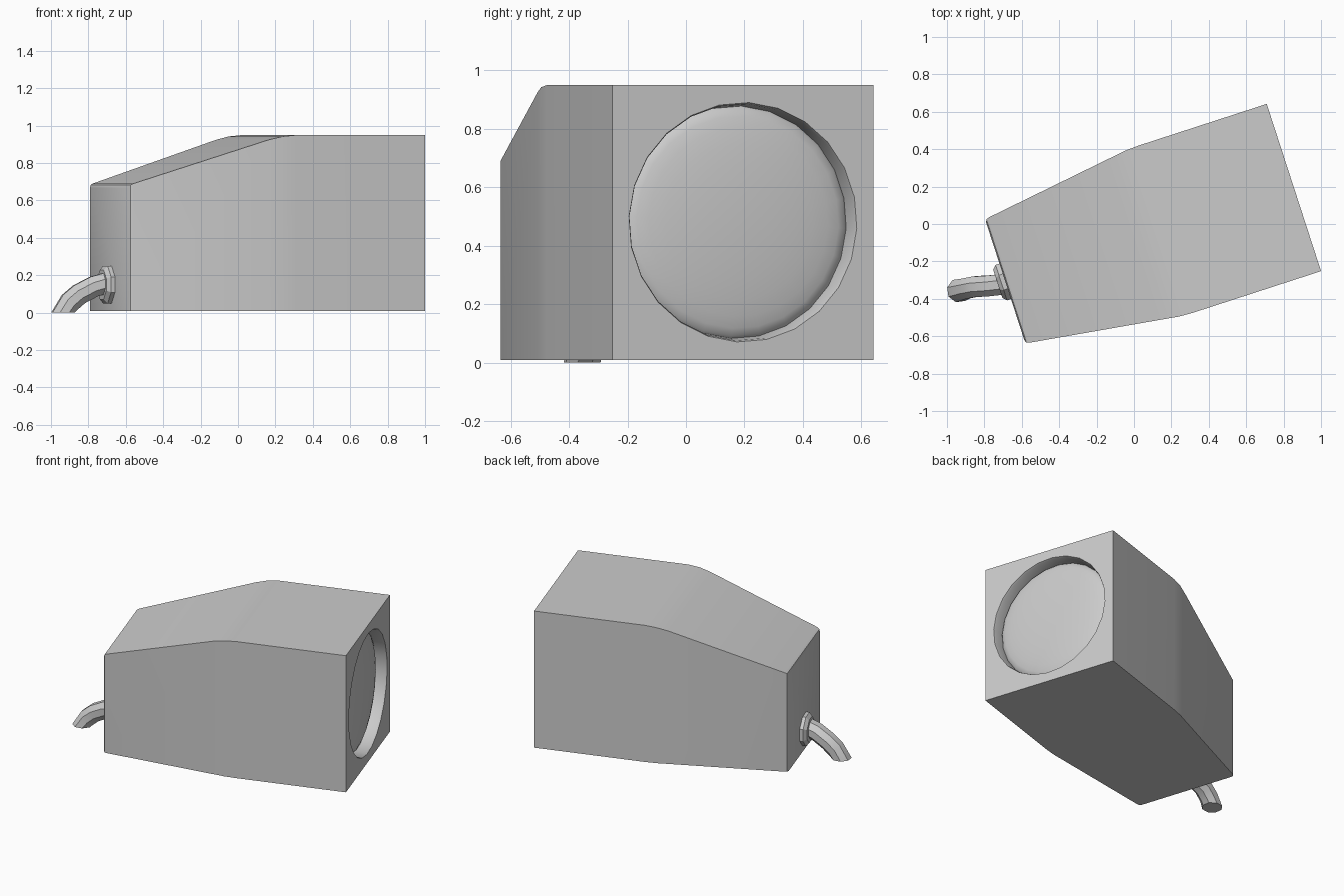
import bpy, bmesh, math
from mathutils import Matrix, Vector

if "Cube" in bpy.data.objects:
    bpy.data.objects.remove(bpy.data.objects["Cube"])

PLACE = Matrix.Translation((0.855, 0.195, 0)) @ Matrix.Rotation(math.radians(18), 4, 'Z')


def finish(name, bm, matrix=PLACE, angle=30):
    bmesh.ops.recalc_face_normals(bm, faces=bm.faces)
    bm.transform(matrix)
    me = bpy.data.meshes.new(name)
    bm.to_mesh(me)
    bm.free()
    ob = bpy.data.objects.new(name, me)
    bpy.context.collection.objects.link(ob)
    bpy.ops.object.select_all(action='DESELECT')
    ob.select_set(True)
    bpy.context.view_layer.objects.active = ob
    bpy.ops.object.shade_smooth_by_angle(angle=math.radians(angle))
    return ob


def loft(bm, rings, cap_start=False, cap_end=False):
    loops = [[bm.verts.new(p) for p in ring] for ring in rings]
    for a, b in zip(loops, loops[1:]):
        n = len(a)
        for i in range(n):
            bm.faces.new((a[i], a[(i + 1) % n], b[(i + 1) % n], b[i]))
    if cap_start:
        bm.faces.new(loops[0])
    if cap_end:
        bm.faces.new(loops[-1])
    return loops


def circle(x, r, z, n, offset=0.0):
    """Ring facing along local x."""
    return [(x, r * math.cos(a), z + r * math.sin(a))
            for a in (offset + 2 * math.pi * i / n for i in range(n))]


HOLE = (0.41, 0.48, 24, math.radians(-3))  # radius, height, sides, turn

# Body: tapered box with flat bottom; front face filled around a round hole
bm = bmesh.new()
sections = [(0, 0.47, 0.95), (-0.72, 0.47, 0.95), (-0.80, 0.466, 0.942),
            (-0.875, 0.455, 0.924), (-1.602, 0.352, 0.69), (-1.616, 0.346, 0.682),
            (-1.623, 0.332, 0.667)]
loops = loft(bm, [[(x, -w, 0.008), (x, w, 0.008), (x, w, h), (x, -w, h)]
                  for x, w, h in sections], cap_end=True)
hole = [bm.verts.new(p) for p in circle(0, *HOLE)]
rim_edges = [bm.edges.new((hole[i], hole[(i + 1) % 24])) for i in range(24)]
outer = [bm.edges.get((loops[0][i], loops[0][(i + 1) % 4])) for i in range(4)]
bmesh.ops.triangle_fill(bm, use_beauty=True, edges=rim_edges + outer, normal=(1, 0, 0))
finish("body", bm)

# Recess wall and domed lens set into the front
bm = bmesh.new()
profile = [(0, 0.41), (-0.012, 0.405), (-0.08, 0.398)]
for k in range(1, 8):
    a = math.radians(k * 12)
    profile.append((-0.08 + 0.05 * math.sin(a), 0.398 * math.cos(a)))
loft(bm, [circle(x, r, *HOLE[1:]) for x, r in profile], cap_end=True)
lens = finish("lens", bm, angle=45)
# an open shell: its normals must face forward
centre = max(lens.data.polygons, key=lambda p: len(p.vertices))
if centre.normal.x < 0:
    lens.data.flip_normals()

# Cable grommet on the rear face
bm = bmesh.new()
loft(bm, [circle(x, r, 0.15, 8, math.pi / 8) for x, r in
          [(-1.61, 0.108), (-1.645, 0.108), (-1.665, 0.085)]], True, True)
finish("cable_grommet", bm)

# Drooping cable, ending in a flat cut on the floor
bm = bmesh.new()
path = [(Vector(p), Vector(d).normalized(), r) for p, d, r in [
    ((-0.68, -0.32, 0.165), (-1, -0.05, -0.25), 0.06),
    ((-0.77, -0.33, 0.14), (-1, -0.10, -0.40), 0.06),
    ((-0.85, -0.335, 0.098), (-1, -0.15, -0.65), 0.06),
    ((-0.90, -0.345, 0.055), (-0.8, -0.15, -0.8), 0.06),
    ((-0.936, -0.355, 0.0), (-0.001, 0, -1), 0.065)]]
rings = []
for p, d, r in path:
    side = Vector((-0.15, 1, 0))
    side = (side - d * side.dot(d)).normalized()
    up = side.cross(d)
    rings.append([p + r * (side * math.cos(a) + up * math.sin(a))
                  for a in (math.pi * (2 * i + 1) / 8 for i in range(8))])
for v in rings[-1]:
    v.z = 0
loft(bm, rings, True, True)
finish("cable", bm, Matrix.Identity(4))
